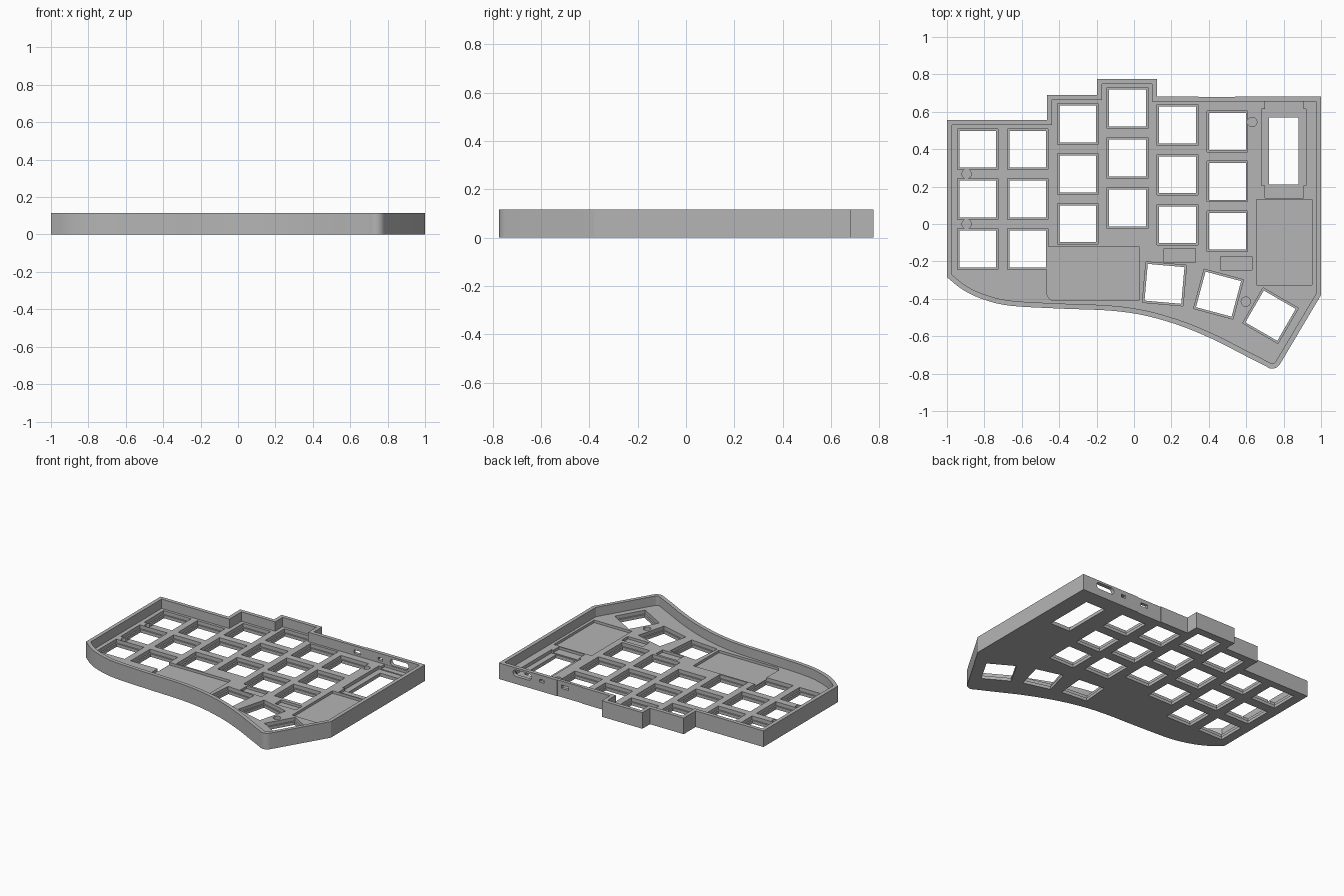
import bpy, bmesh, math
from mathutils import Vector, Matrix

cube = bpy.data.objects.get("Cube")
if cube:
    bpy.data.objects.remove(cube, do_unlink=True)

HEIGHT, FLOOR, WALL, TOP = 0.115, 0.048, 0.027, 0.2
KEY, RECESS, PITCH = 0.197, 0.218, 0.267

grey = bpy.data.materials.new("case grey")
grey.use_nodes = True
colour = (0.46, 0.46, 0.46, 1)
grey.diffuse_color = colour
grey.node_tree.nodes["Principled BSDF"].inputs["Base Color"].default_value = colour


def rect(x0, x1, y0, y1):
    return [(x0, y0), (x1, y0), (x1, y1), (x0, y1)]


def square(x, y, size, degrees=0):
    turn = Matrix.Rotation(math.radians(degrees), 2)
    h = size / 2
    return [Vector((x, y)) + turn @ Vector(p) for p in rect(-h, h, -h, h)]


def arc(x, y, r, start, end, steps):
    angles = [math.radians(start + (end - start) * i / steps) for i in range(steps + 1)]
    return [(x + r * math.cos(a), y + r * math.sin(a)) for a in angles]


def smooth_path(points, steps=6):
    """Catmull-Rom curve through the points."""
    p = [Vector(q) for q in points]
    p = [2 * p[0] - p[1]] + p + [2 * p[-1] - p[-2]]
    path = []
    for a, b, c, d in zip(p, p[1:], p[2:], p[3:]):
        for i in range(steps):
            t = i / steps
            path.append(0.5 * (2 * b + (c - a) * t + (2 * a - 5 * b + 4 * c - d) * t ** 2
                               + (3 * b - a - 3 * c + d) * t ** 3))
    return path + [p[-2]]


def inset(points, width):
    """Offset a counter-clockwise outline inward."""
    pts = [Vector(p) for p in points]
    result = []
    for i, p in enumerate(pts):
        d1 = (p - pts[i - 1]).normalized()
        d2 = (pts[(i + 1) % len(pts)] - p).normalized()
        n1, n2 = Vector((-d1.y, d1.x)), Vector((-d2.y, d2.x))
        result.append(p + width * (n1 + n2) / (1 + n1.dot(n2)))
    return result


def prisms(name, outlines, low, high, upright=False):
    """Extrude outlines along z, or along y when upright."""
    bm = bmesh.new()
    for outline in outlines:
        def ring(h):
            return [bm.verts.new((a, h, b) if upright else (a, b, h)) for a, b in outline]
        r0, r1 = ring(low), ring(high)
        bm.faces.new(r0[::-1])
        bm.faces.new(r1)
        for i in range(len(r0)):
            j = (i + 1) % len(r0)
            bm.faces.new((r0[i], r0[j], r1[j], r1[i]))
    bmesh.ops.recalc_face_normals(bm, faces=bm.faces)
    mesh = bpy.data.meshes.new(name)
    bm.to_mesh(mesh)
    bm.free()
    mesh.materials.append(grey)
    obj = bpy.data.objects.new(name, mesh)
    bpy.context.collection.objects.link(obj)
    return obj


# Case outline: swept palm edge, rounded thumb tip, stepped back edge
palm = smooth_path([(-1, -0.285), (-0.91, -0.355), (-0.8, -0.405), (-0.66, -0.437),
                    (-0.4, -0.452), (-0.13, -0.463), (0.06, -0.49), (0.25, -0.545),
                    (0.43, -0.62), (0.59, -0.702), (0.71, -0.763)])
tip = arc(0.738, -0.723, 0.05, 250, 330, 8)
back = [(1, -0.38), (1, 0.683), (0.122, 0.683), (0.122, 0.775), (-0.198, 0.775),
        (-0.198, 0.69), (-0.465, 0.69), (-0.465, 0.555), (-1, 0.555)]
outline = palm + tip + back
case = prisms("keyboard_case", [outline], 0, HEIGHT)


def cut(name, outlines, low, high=TOP, upright=False):
    cutter = prisms(name, outlines, low, high, upright)
    cutter.hide_render = True
    mod = case.modifiers.new(name, "BOOLEAN")
    mod.operation, mod.solver, mod.object = "DIFFERENCE", "EXACT", cutter
    bpy.context.view_layer.objects.active = case
    bpy.ops.object.modifier_apply(modifier=name)
    bpy.data.objects.remove(cutter, do_unlink=True)


# Tray interior
cut("tray_cutter", [inset(outline, WALL)], FLOOR)

# Key openings: six staggered columns and three turned thumb keys
columns = [(-0.835, 0.4), (-0.568, 0.4), (-0.301, 0.535), (-0.035, 0.62),
           (0.233, 0.53), (0.499, 0.495)]
keys = [(x, y - PITCH * row, 0) for x, y in columns for row in range(3)]
keys += [(0.163, -0.32, -5), (0.452, -0.375, -15), (0.73, -0.49, -30)]
cut("key_recess_cutter", [square(x, y, RECESS, a) for x, y, a in keys], 0.022)
cut("key_hole_cutter", [square(x, y, KEY, a) for x, y, a in keys], -0.1)

# Battery and controller pockets, and small component pockets
battery = arc(-0.425, -0.37, 0.04, 180, 270, 6) + [(0.027, -0.41), (0.027, -0.12), (-0.465, -0.12)]
cut("pocket_cutter", [battery, rect(0.655, 0.953, -0.325, 0.13),
                      rect(0.16, 0.33, -0.205, -0.13), rect(0.463, 0.63, -0.245, -0.175)], 0.03)

# Stepped window near the back corner
cut("window_step_cutter", [rect(0.7, 0.905, 0.14, 0.654)], 0.03)
cut("window_side_cutter", [rect(0.682, 0.92, 0.205, 0.615)], 0.024)
cut("window_cutter", [rect(0.723, 0.88, 0.21, 0.57)], -0.1)

# Blind screw holes
screws = [(-0.895, 0.268), (-0.895, 0.0), (0.632, 0.545), (0.598, -0.415)]
cut("screw_cutter", [arc(x, y, 0.025, 0, 345, 23) for x, y in screws], 0.02)

# Ports through the back wall, with a shallow outer recess round the switch
port = arc(0.865, 0.077, 0.023, -90, 90, 8) + arc(0.765, 0.077, 0.023, 90, 270, 8)
cut("port_cutter", [port, rect(0.645, 0.68, 0.064, 0.084),
                    rect(0.455, 0.51, 0.062, 0.086)], 0.645, 0.75, True)
cut("switch_recess_cutter", [rect(0.345, 0.54, -0.1, TOP)], 0.678, 0.75, True)

# Smooth the curved walls, keep the edges crisp
bpy.ops.object.select_all(action="DESELECT")
case.select_set(True)
bpy.context.view_layer.objects.active = case
bpy.ops.object.shade_smooth_by_angle(angle=math.radians(30))
